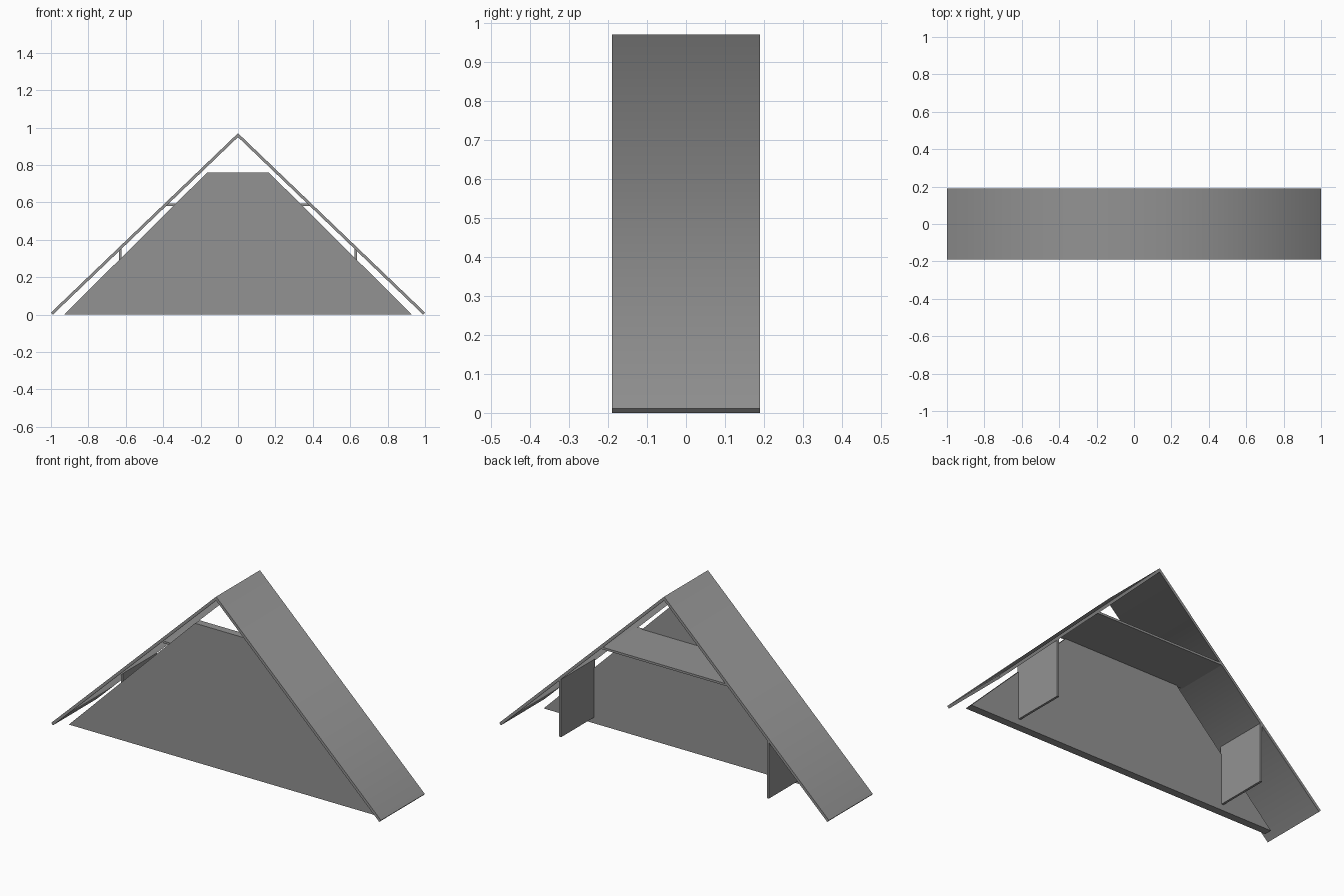
import bpy
import bmesh
import math

cube = bpy.data.objects.get("Cube")
if cube:
    bpy.data.objects.remove(cube, do_unlink=True)

grey = bpy.data.materials.new("plain grey")
grey.use_nodes = True
colour = (0.29, 0.29, 0.29, 1)
grey.diffuse_color = colour
grey.node_tree.nodes["Principled BSDF"].inputs["Base Color"].default_value = colour


def extrude_profile(name, profile, front, back):
    """Extrude an outline of (x, z) points from y = front to y = back."""
    bm = bmesh.new()
    face = bm.faces.new([bm.verts.new((x, front, z)) for x, z in profile])
    moved = bmesh.ops.extrude_face_region(bm, geom=[face])["geom"]
    verts = [v for v in moved if isinstance(v, bmesh.types.BMVert)]
    bmesh.ops.translate(bm, verts=verts, vec=(0, back - front, 0))
    bmesh.ops.recalc_face_normals(bm, faces=bm.faces)
    mesh = bpy.data.meshes.new(name)
    bm.to_mesh(mesh)
    bm.free()
    mesh.materials.append(grey)
    obj = bpy.data.objects.new(name, mesh)
    bpy.context.collection.objects.link(obj)
    return obj


def mirrored(half):
    """Complete a right-hand outline with its mirror image."""
    return half + [(-x, z) for x, z in reversed(half)]


# Roof dimensions
DEPTH = 0.19
SLOPE = 0.959
INNER_APEX = 0.949
BACK_OF_PANEL = -0.095


def roof_underside(x):
    return INNER_APEX - SLOPE * abs(x)


def underside_x(z):
    return (INNER_APEX - z) / SLOPE


# Folded roof, softly shaded over the ridge
roof = extrude_profile("roof", [
    (0, 0.97), (1, 0.011), (underside_x(0), 0),
    (0, INNER_APEX), (-underside_x(0), 0), (-1, 0.011)], -DEPTH, DEPTH)
bpy.ops.object.select_all(action="DESELECT")
roof.select_set(True)
bpy.context.view_layer.objects.active = roof
bpy.ops.object.shade_smooth_by_angle(angle=math.radians(89))

# Front panel
extrude_profile("front_panel", mirrored([(0.93, 0), (0.165, 0.76)]),
                -0.137, BACK_OF_PANEL)

# Shelf tying the two slopes together
low, high = 0.581, 0.593
extrude_profile("shelf", mirrored([(underside_x(low), low), (underside_x(high), high)]),
                -0.105, DEPTH)

# Upright plates hanging below each slope
for side, name in ((1, "left_upright"), (-1, "right_upright")):
    inner, outer = 0.624 * side, 0.636 * side
    extrude_profile(name, [
        (inner, 0.033), (outer, 0.033),
        (outer, roof_underside(outer)), (inner, roof_underside(inner))],
        -0.105, DEPTH)
